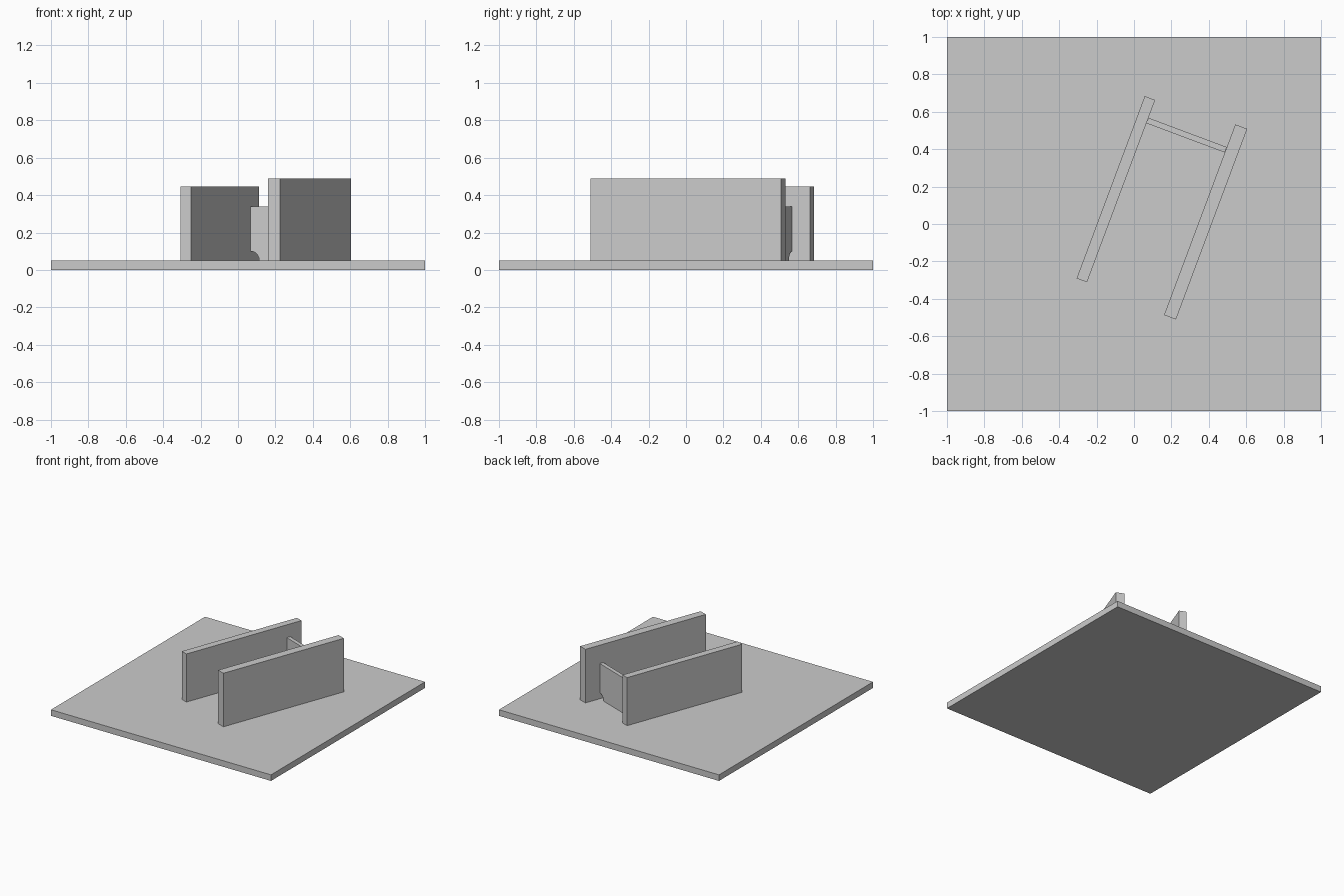
import bpy
import bmesh
from math import radians, sin, cos, pi

cube = bpy.data.objects.get("Cube")
if cube:
    bpy.data.objects.remove(cube, do_unlink=True)

# Single flat grey
GREY = (0.6, 0.6, 0.6, 1)
mat = bpy.data.materials.new("light_grey")
mat.use_nodes = True
mat.diffuse_color = GREY
mat.node_tree.nodes["Principled BSDF"].inputs["Base Color"].default_value = GREY

TURN = radians(-20.5)
BASE_TOP = 0.05


def extrude_profile(name, profile, depth, location, turn=0):
    """Extrude an upright (x, z) outline by depth, centred on y."""
    bm = bmesh.new()
    face = bm.faces.new([bm.verts.new((x, -depth / 2, z)) for x, z in profile])
    result = bmesh.ops.extrude_face_region(bm, geom=[face])
    moved = [v for v in result["geom"] if isinstance(v, bmesh.types.BMVert)]
    bmesh.ops.translate(bm, verts=moved, vec=(0, depth, 0))
    bmesh.ops.recalc_face_normals(bm, faces=bm.faces)
    mesh = bpy.data.meshes.new(name)
    bm.to_mesh(mesh)
    bm.free()
    mesh.materials.append(mat)
    obj = bpy.data.objects.new(name, mesh)
    obj.location = location
    obj.rotation_euler.z = turn
    bpy.context.collection.objects.link(obj)
    return obj


def slab(name, width, depth, height, location, turn=0):
    w = width / 2
    outline = [(-w, 0), (w, 0), (w, height), (-w, height)]
    return extrude_profile(name, outline, depth, location, turn)


# Ground plate and the two parallel walls
slab("base_plate", 2, 2, BASE_TOP, (0, 0, 0))
slab("right_wall", 0.059, 1.04, 0.395, (-0.097, 0.186, BASE_TOP), TURN)
slab("left_wall", 0.068, 1.088, 0.44, (0.383, 0.011, BASE_TOP), TURN)

# Cross panel with a quarter-round notch in each lower corner
half, height, radius, steps = 0.223, 0.29, 0.05, 8
arc = [(half - radius * cos(a), radius * sin(a))
       for a in (pi / 2 * i / steps for i in range(steps + 1))]
right_side = arc + [(half, height)]
outline = right_side + [(-x, z) for x, z in reversed(right_side)]
extrude_profile("cross_panel", outline, 0.031, (0.281, 0.475, BASE_TOP), TURN)
